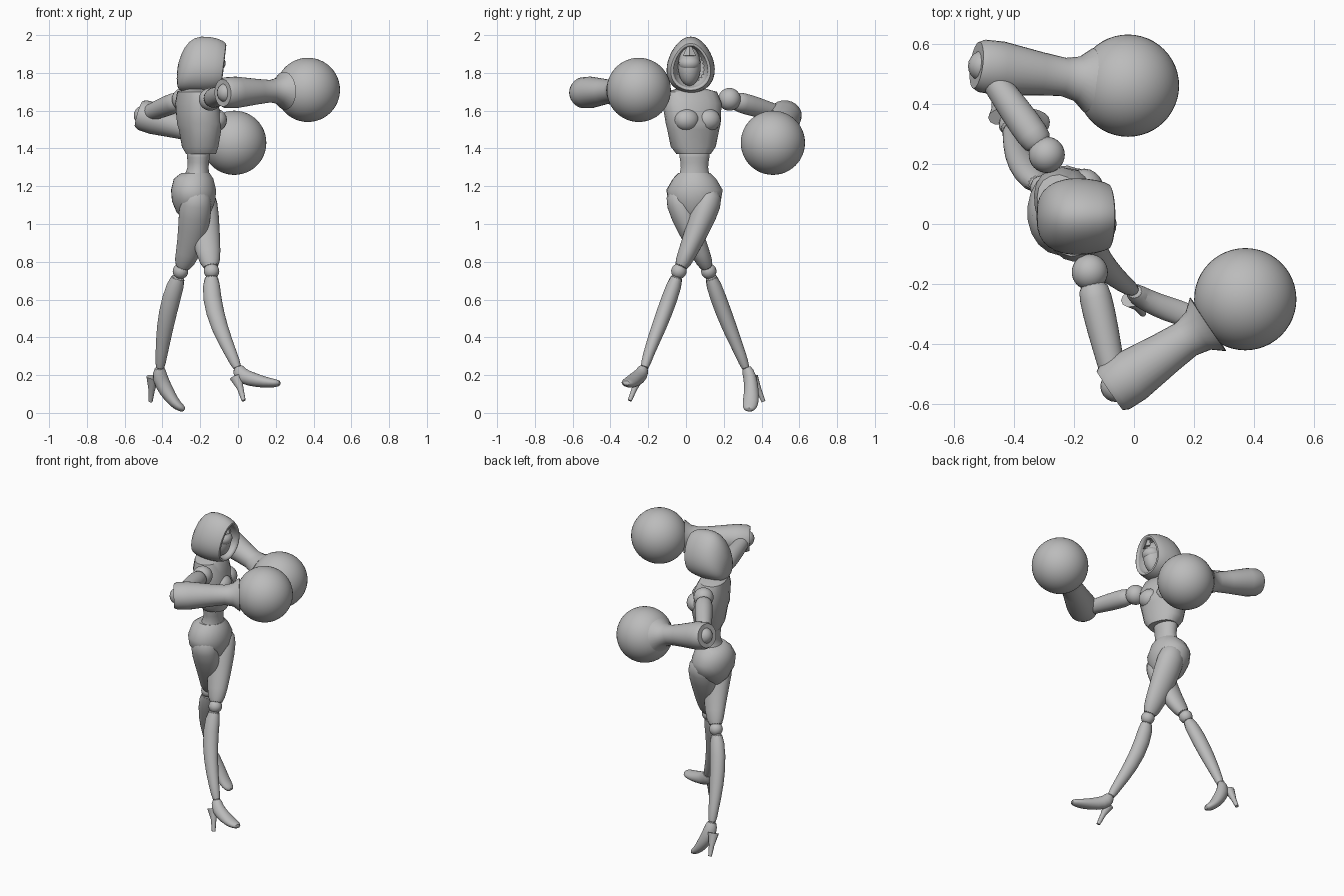
import bpy, bmesh, math
from mathutils import Vector, Matrix

if "Cube" in bpy.data.objects:
    bpy.data.objects.remove(bpy.data.objects["Cube"])

grey = bpy.data.materials.new("plain grey")
grey.use_nodes = True
colour = (0.5, 0.5, 0.5, 1)
grey.diffuse_color = colour
grey.node_tree.nodes["Principled BSDF"].inputs["Base Color"].default_value = colour


def finish(name, bm, smooth=0, angle=40):
    bmesh.ops.recalc_face_normals(bm, faces=bm.faces)
    mesh = bpy.data.meshes.new(name)
    bm.to_mesh(mesh)
    bm.free()
    mesh.materials.append(grey)
    obj = bpy.data.objects.new(name, mesh)
    bpy.context.collection.objects.link(obj)
    if smooth:
        obj.modifiers.new("rounding", "SUBSURF").levels = smooth
        obj.modifiers["rounding"].render_levels = smooth
    bpy.ops.object.select_all(action="DESELECT")
    obj.select_set(True)
    bpy.context.view_layer.objects.active = obj
    bpy.ops.object.shade_smooth_by_angle(angle=math.radians(angle))
    return obj


def skin(name, loops, smooth=0, angle=40):
    """Bridge a list of equal closed loops and cap both ends."""
    bm = bmesh.new()
    rings = [[bm.verts.new(p) for p in loop] for loop in loops]
    for a, b in zip(rings, rings[1:]):
        for i in range(len(a)):
            j = (i + 1) % len(a)
            bm.faces.new((a[i], a[j], b[j], b[i]))
    bm.faces.new(rings[0])
    bm.faces.new(rings[-1])
    return finish(name, bm, smooth, angle)


def tube(name, path, radii, forward=(1, 0, 0), smooth=1, sides=16):
    """Elliptical tube; radii are (along forward, sideways) pairs."""
    pts = [Vector(p) for p in path]
    loops = []
    for i, p in enumerate(pts):
        axis = (pts[min(i + 1, len(pts) - 1)] - pts[max(i - 1, 0)]).normalized()
        f = Vector(forward)
        f = (f - axis * f.dot(axis)).normalized()
        s = axis.cross(f)
        a, b = radii[i]
        turn = [math.tau * k / sides for k in range(sides)]
        loops.append([p + f * a * math.cos(t) + s * b * math.sin(t) for t in turn])
    return skin(name, loops, smooth)


def ball(name, centre, size, yaw=0, segments=32):
    bm = bmesh.new()
    bmesh.ops.create_uvsphere(bm, u_segments=segments, v_segments=segments // 2, radius=1)
    size = size if isinstance(size, tuple) else (size,) * 3
    bm.transform(Matrix.Translation(centre) @ Matrix.Rotation(yaw, 4, "Z") @ Matrix.Diagonal((*size, 1)))
    return finish(name, bm)


def body(name, centre, yaw, rings, smooth=0, sides=20, power=0.85):
    """Level rings of (height, forward shift, half depth, half width)."""
    turn = Matrix.Rotation(yaw, 3, "Z")
    soft = lambda v: math.copysign(abs(v) ** power, v)
    loops = []
    for z, shift, d, w in rings:
        loop = []
        for k in range(sides):
            t = math.tau * k / sides
            p = turn @ Vector((shift + d * soft(math.cos(t)), w * soft(math.sin(t)), 0))
            loop.append((centre[0] + p.x, centre[1] + p.y, z))
        loops.append(loop)
    return skin(name, loops, smooth)


# Torso: chest armour, bust, waist and pelvis
chest_yaw = math.radians(20)
chest_mid = Vector((-0.21, 0.035, 0))
body("chest", chest_mid, chest_yaw, [
    (1.72, -0.02, 0.05, 0.06), (1.70, -0.02, 0.08, 0.14), (1.64, -0.01, 0.1, 0.16),
    (1.53, 0.01, 0.115, 0.145), (1.5, 0.01, 0.105, 0.138), (1.41, 0.01, 0.09, 0.12),
    (1.37, 0.015, 0.075, 0.09)])
for side, word in ((1, "left"), (-1, "right")):
    offset = Matrix.Rotation(chest_yaw, 3, "Z") @ Vector((0.075, side * 0.06, 1.55))
    ball(word + "_bust", chest_mid + offset, (0.06, 0.068, 0.06), chest_yaw, 20)
body("waist", (-0.21, 0.045), 0.1, [
    (1.41, 0, 0.07, 0.09), (1.35, 0, 0.06, 0.08), (1.30, 0, 0.053, 0.07),
    (1.25, -0.01, 0.07, 0.085), (1.2, -0.02, 0.08, 0.1)], smooth=1, power=1)
body("pelvis", (-0.235, 0.045), -0.1, [
    (1.27, 0.01, 0.075, 0.085), (1.24, 0, 0.105, 0.115), (1.18, 0, 0.12, 0.15),
    (1.12, 0, 0.115, 0.14), (1.06, 0, 0.09, 0.09), (1.01, 0.01, 0.05, 0.03)], power=1)

# Head: neck, face, crest and open hood
tube("neck", [(-0.22, 0.03, 1.66), (-0.2, 0.025, 1.72), (-0.17, 0.02, 1.79)],
     [(0.045, 0.055), (0.035, 0.036), (0.035, 0.036)])
ball("face", (-0.145, 0.018, 1.835), (0.07, 0.06, 0.105))
ball("visor", (-0.125, 0.018, 1.85), (0.06, 0.058, 0.045), segments=20)
tube("brow_crest", [(-0.1, 0.018, 1.945), (-0.085, 0.018, 1.89)],
     [(0.01, 0.01), (0.012, 0.035)], smooth=0, sides=4)

hood_sections = [(-0.325, 1.77, 0.04, 0.045), (-0.305, 1.80, 0.088, 0.1),
                 (-0.26, 1.835, 0.118, 0.138), (-0.2, 1.845, 0.13, 0.155),
                 (-0.12, 1.84, 0.122, 0.147), (-0.07, 1.83, 0.105, 0.125),
                 (-0.074, 1.83, 0.086, 0.107), (-0.18, 1.84, 0.09, 0.11)]
hood = []
for x, zc, w, h in hood_sections:
    slant = 0.12 if x > -0.15 else 0
    loop = []
    for k in range(24):
        t = math.tau * k / 24
        up = math.cos(t)
        loop.append((x + slant * h * up, 0.025 + w * math.sin(t) * (1 - 0.2 * up), zc + h * up))
    hood.append(loop)
skin("hood", hood, smooth=1, angle=50)

# Arms: shoulder ball, upper arm, flared forearm cuff and round fist
arms = {"left": ((-0.29, 0.23, 1.66), (-0.5, 0.525, 1.575), (-0.02, 0.46, 1.43)),
        "right": ((-0.147, -0.16, 1.66), (-0.06, -0.54, 1.695), (0.37, -0.25, 1.71))}
cuff = [(0.03, 0.055), (-0.02, 0.06), (-0.025, 0.078), (-0.005, 0.088), (0.06, 0.09),
        (0.2, 0.072), (0.28, 0.064), (0.33, 0.075), (0.37, 0.108)]
for word, (shoulder, elbow, fist) in arms.items():
    s, e, f = Vector(shoulder), Vector(elbow), Vector(fist)
    ball(word + "_shoulder", s, 0.06)
    tube(word + "_upper_arm", [s.lerp(e, t) for t in (0.08, 0.2, 0.5, 0.85, 1)],
         [(r, r) for r in (0.045, 0.057, 0.054, 0.044, 0.04)], forward=(0, 0, 1))
    ball(word + "_elbow", e, 0.052, segments=20)
    axis = (f - e).normalized()
    tube(word + "_forearm", [e + axis * t for t, r in cuff],
         [(r * 0.93, r) for t, r in cuff], forward=(0, 0, 1), smooth=0, sides=28)
    ball(word + "_fist", f, 0.17, segments=48)

# Legs: crossed mid-stride, each with thigh, knee, calf and heeled shoe
thighs = {
    "left": [(-0.2, 0.13, 1.19), (-0.195, 0.12, 1.12), (-0.178, 0.06, 0.97),
             (-0.155, 0.005, 0.84), (-0.14, -0.035, 0.755)],
    "right": [(-0.22, -0.045, 1.19), (-0.222, -0.038, 1.12), (-0.235, 0.02, 0.97),
              (-0.265, 0.08, 0.84), (-0.302, 0.118, 0.755)]}
calves = {
    "left": [(-0.14, -0.04, 0.745), (-0.143, -0.085, 0.61), (-0.1, -0.145, 0.45),
             (-0.035, -0.2, 0.31), (0.005, -0.225, 0.22)],
    "right": [(-0.307, 0.123, 0.745), (-0.355, 0.17, 0.61), (-0.388, 0.23, 0.45),
              (-0.405, 0.29, 0.31), (-0.415, 0.322, 0.22)]}
shoes = {
    "left": [(0, -0.222, 0.25), (0.008, -0.235, 0.2), (0.07, -0.268, 0.178),
             (0.15, -0.295, 0.16), (0.2, -0.31, 0.157), (0.225, -0.318, 0.158)],
    "right": [(-0.415, 0.315, 0.25), (-0.418, 0.34, 0.19), (-0.38, 0.348, 0.115),
              (-0.335, 0.342, 0.05), (-0.3, 0.335, 0.025), (-0.282, 0.332, 0.016)]}
heels = {"left": [(-0.01, -0.25, 0.19), (0.012, -0.272, 0.13), (0.03, -0.298, 0.065)],
         "right": [(-0.45, 0.355, 0.19), (-0.457, 0.385, 0.12), (-0.463, 0.41, 0.06)]}
for word in ("left", "right"):
    tube(word + "_thigh", thighs[word],
         [(0.06, 0.055), (0.092, 0.08), (0.083, 0.065), (0.066, 0.05), (0.044, 0.038)])
    ball(word + "_knee", Vector(thighs[word][-1]).lerp(Vector(calves[word][0]), 0.5),
         0.041, segments=20)
    tube(word + "_calf", calves[word],
         [(0.042, 0.037), (0.052, 0.045), (0.046, 0.041), (0.032, 0.029), (0.025, 0.024)])
    tube(word + "_shoe", shoes[word],
         [(0.03, 0.027), (0.045, 0.036), (0.04, 0.04), (0.029, 0.044), (0.022, 0.036),
          (0.012, 0.018)], forward=(0.5, 0, 1))
    tube(word + "_heel", heels[word], [(0.035, 0.028), (0.017, 0.016), (0.011, 0.011)],
         smooth=0, sides=10)
